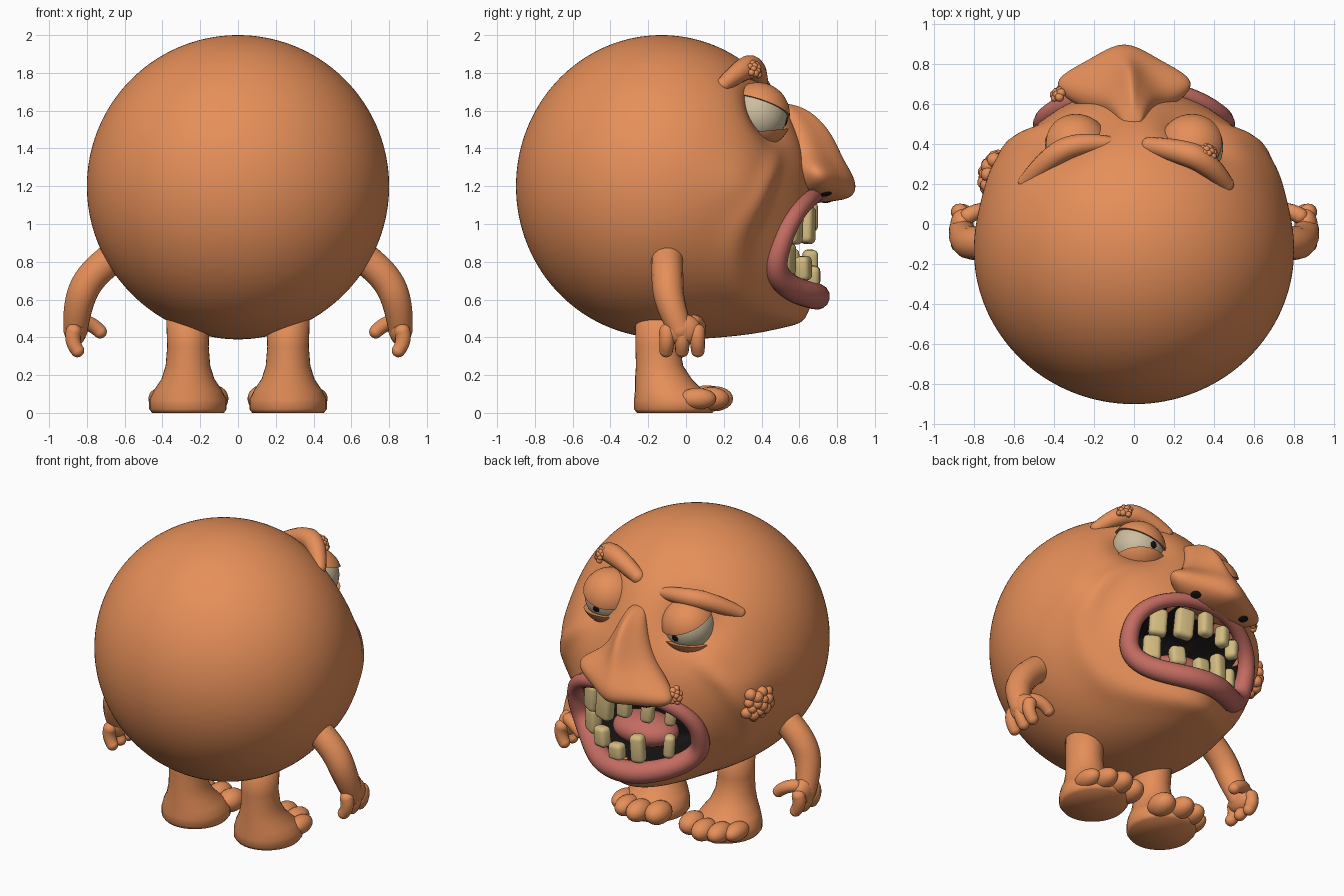
import bpy, bmesh, math, random
from math import sin, cos, pi, exp, hypot, copysign
from mathutils import Vector, Matrix
from mathutils.bvhtree import BVHTree

random.seed(4)
cube = bpy.data.objects.get("Cube")
if cube:
    bpy.data.objects.remove(cube, do_unlink=True)


def material(name, r, g, b):
    m = bpy.data.materials.new(name)
    m.use_nodes = True
    m.diffuse_color = (r, g, b, 1)
    node = next(n for n in m.node_tree.nodes if n.type == 'BSDF_PRINCIPLED')
    node.inputs["Base Color"].default_value = (r, g, b, 1)
    node.inputs["Roughness"].default_value = 0.7
    return m


skin = material("orange skin", 0.79, 0.275, 0.1)
lip_pink = material("lip pink", 0.55, 0.15, 0.12)
eye_white = material("dull eye white", 0.6, 0.51, 0.35)
tooth_yellow = material("tooth yellow", 0.65, 0.5, 0.22)
black = material("black", 0.008, 0.006, 0.006)


def finish(name, bm, *mats):
    bmesh.ops.recalc_face_normals(bm, faces=bm.faces)
    mesh = bpy.data.meshes.new(name)
    bm.to_mesh(mesh)
    bm.free()
    for m in mats:
        mesh.materials.append(m)
    mesh.shade_smooth()
    obj = bpy.data.objects.new(name, mesh)
    bpy.context.collection.objects.link(obj)
    return obj


def balls(name, items, mat, detail=3):
    """Ellipsoids given as (centre, radii, optional rotation) in one object."""
    bm = bmesh.new()
    for centre, radii, *turn in items:
        place = Matrix.Translation(centre) @ (turn[0] if turn else Matrix())
        bmesh.ops.create_icosphere(bm, subdivisions=detail, radius=1,
                                   matrix=place @ Matrix.Diagonal((*radii, 1)))
    return finish(name, bm, mat)


def tube(name, points, radii, mat, cyclic=False):
    """Round tube with varying thickness, closed by balls at its ends."""
    curve = bpy.data.curves.new(name, 'CURVE')
    curve.dimensions = '3D'
    curve.bevel_depth = 1
    curve.bevel_resolution = 5
    curve.resolution_u = 8
    s = curve.splines.new('NURBS')
    s.points.add(len(points) - 1)
    for p, co, r in zip(s.points, points, radii):
        p.co = (*co, 1)
        p.radius = r
    s.order_u = 3
    s.use_cyclic_u = cyclic
    s.use_endpoint_u = not cyclic
    curve.materials.append(mat)
    obj = bpy.data.objects.new(name, curve)
    bpy.context.collection.objects.link(obj)
    if not cyclic:
        balls(name + "_ends", [(points[i], (radii[i],) * 3) for i in (0, -1)], mat)
    return obj


def loft(name, rings, mat):
    """Skin a list of equally long point rings and close both ends."""
    bm = bmesh.new()
    rows = [[bm.verts.new(p) for p in ring] for ring in rings]
    n = len(rows[0])
    for a, b in zip(rows, rows[1:]):
        for i in range(n):
            bm.faces.new((a[i], a[(i + 1) % n], b[(i + 1) % n], b[i]))
    bm.faces.new(rows[0])
    bm.faces.new(rows[-1])
    return finish(name, bm, mat)


# Body: a sphere shaped by soft bumps for jaw, cheeks and eye sockets
MOUTH_Z, MOUTH_W, MOUTH_H = 0.885, 0.45, 0.27
bumps = [((0, 0.8, -0.6), (0, 0.17, -0.16), 0.52)]
for s in (1, -1):
    bumps += [((s * 0.43, 0.77, 0.46), (-s * 0.02, -0.11, 0), 0.22),
              ((s * 0.8, 0.55, 0), (s * 0.03, 0.01, 0), 0.22)]
bm = bmesh.new()
bmesh.ops.create_icosphere(bm, subdivisions=6, radius=1)
for v in bm.verts:
    n = v.co.copy()
    p = Vector((0.8 * n.x, 0.77 * n.y - 0.13, 0.8 * n.z + 1.2))
    for where, push, width in bumps:
        d = (n - Vector(where).normalized()).length / width
        p += Vector(push) * exp(-d * d)
    # cheek fold running around the mouth
    fold = (hypot(p.x / 0.65, (p.z - 1) / 0.5) - 1) / 0.08
    fade = min(1, max(0, p.y * 4)) * min(1, max(0, (1.45 - p.z) * 5))
    v.co = p + n * 0.025 * exp(-fold * fold) * fade
bm.normal_update()
surface = BVHTree.FromBMesh(bm)


def face_point(x, z):
    return surface.ray_cast(Vector((x, 3, z)), Vector((0, -1, 0)))[0]


# Mouth cavity pressed into the face
inside = {}
for v in bm.verts:
    e = hypot(v.co.x / MOUTH_W, (v.co.z - MOUTH_Z) / MOUTH_H)
    if v.co.y > 0 and e < 1:
        inside[v] = e
for f in bm.faces:
    f.material_index = int(all(v in inside for v in f.verts))
for v, e in inside.items():
    v.co.y -= 0.4 * min(1, (1 - e) * 4)
finish("body", bm, skin, black)

# Lips, tongue and crooked teeth
lip, thick = [], []
for i in range(40):
    a = 2 * pi * i / 40
    x = MOUTH_W * copysign(abs(cos(a)) ** 0.85, cos(a))
    z = MOUTH_Z + MOUTH_H * copysign(abs(sin(a)) ** 0.85, sin(a))
    lip.append(face_point(x, z) + Vector((0, 0.01, 0)))
    thick.append(0.056 - 0.014 * sin(a))
tube("lips", lip, thick, lip_pink, cyclic=True)
balls("tongue", [((0, 0.42, 0.79), (0.22, 0.16, 0.1))], lip_pink)


def tooth(name, x, z, w, h):
    bm = bmesh.new()
    bmesh.ops.create_cube(bm, size=1)
    bmesh.ops.scale(bm, verts=bm.verts, vec=(w, 0.08, h))
    bmesh.ops.bevel(bm, geom=bm.edges[:], offset=0.029, segments=4,
                    profile=0.5, affect='EDGES')
    obj = finish(name, bm, tooth_yellow)
    obj.location = face_point(x, z) - Vector((x * 0.1, 0.04, 0))
    obj.rotation_euler = (0, random.uniform(-0.12, 0.12), -x * 1.6)


for x, w, h in ((0.32, 0.11, 0.18), (0.16, 0.12, 0.2), (-0.01, 0.09, 0.16),
                (-0.18, 0.08, 0.14), (-0.32, 0.07, 0.13)):
    tooth("upper_tooth", x, 1.12 - abs(x) * 0.15 - h / 2, w, h)
for x, w, h in ((0.34, 0.11, 0.17), (0.2, 0.1, 0.13), (0.04, 0.1, 0.11),
                (-0.12, 0.09, 0.18), (-0.3, 0.07, 0.15)):
    tooth("lower_tooth", x, 0.66 + abs(x) * 0.2 + h / 2, w, h)

# Nose: wide wings, a leaning tip and a narrow bridge
rings = []
for z, w, back, front in ((1.64, 0.04, 0.46, 0.56), (1.6, 0.08, 0.46, 0.69),
                          (1.48, 0.13, 0.48, 0.81), (1.34, 0.22, 0.5, 0.87),
                          (1.24, 0.44, 0.56, 0.94), (1.15, 0.34, 0.56, 0.94),
                          (1.12, 0.12, 0.58, 0.84)):
    lean = -0.05 * min(1, w / 0.3)
    side = back + (front - back) * 0.42
    half = [(0.45, side + (front - side) * 0.45), (1, side), (0.6, back + 0.02)]
    flat = [(0, front)] + half + [(0, back)] + [(-x, y) for x, y in reversed(half)]
    rings.append([(lean + x * w, y, z + 0.12 * x * w) for x, y in flat])
nose = loft("nose", rings, skin)
sub = nose.modifiers.new("smooth", 'SUBSURF')
sub.levels = sub.render_levels = 3
bpy.context.view_layer.update()
nose_tree = BVHTree.FromObject(nose, bpy.context.evaluated_depsgraph_get())
for s in (1, -1):
    spot, normal, *_ = nose_tree.find_nearest(Vector((s * 0.19 - 0.04, 0.75, 1.12)))
    turn = normal.to_track_quat('Z', 'Y').to_matrix().to_4x4()
    balls("nostril", [(spot, (0.032, 0.028, 0.009), turn)], black)

# Eyes with heavy lids and small pupils
for side, s, z in (("left", 1, 1.58), ("right", -1, 1.54)):
    eye = Vector((s * 0.29, 0.38, z))
    balls(side + "_eyeball", [(eye, (0.155,) * 3)], eye_white, 4)
    look = Vector((0, 1, -0.25)).normalized()
    turn = look.to_track_quat('Z', 'Y').to_matrix().to_4x4()
    balls(side + "_pupil", [(eye + look * 0.155, (0.022, 0.022, 0.006), turn)], black)
    for part, cut, radius, shift in (("upper", Vector((-s * 0.25, 0.35, 1)), 0.17, 0.045),
                                     ("lower", Vector((0, 0.1, -1)), 0.18, 0.09)):
        bm = bmesh.new()
        bmesh.ops.create_icosphere(bm, subdivisions=4, radius=radius)
        bmesh.ops.bisect_plane(bm, geom=bm.verts[:] + bm.edges[:] + bm.faces[:],
                               plane_co=cut.normalized() * shift, plane_no=cut,
                               clear_inner=True)
        bmesh.ops.holes_fill(bm, edges=[e for e in bm.edges if e.is_boundary])
        lid = finish(f"{side}_{part}_lid", bm, skin)
        lid.data.set_sharp_from_angle(angle=math.radians(40))
        lid.location = eye

# Brows
tube("left_brow", [(0.08, 0.39, 1.76), (0.2, 0.37, 1.82), (0.36, 0.32, 1.84),
                   (0.46, 0.2, 1.74)], [0.045, 0.06, 0.066, 0.04], skin)
tube("right_brow", [(-0.12, 0.4, 1.71), (-0.26, 0.41, 1.73), (-0.42, 0.34, 1.71),
                    (-0.54, 0.21, 1.62)], [0.038, 0.055, 0.06, 0.04], skin)


# Wart clusters: pebbles spread over a small dome
def warts(name, centre, outward, spread, count, size):
    aim = Vector(outward).to_track_quat('Z', 'Y')
    items = []
    for i in range(count):
        r = math.sqrt((i + 0.5) / count)
        a = i * 2.4
        dome = Vector((r * cos(a), r * sin(a), 0.45 * (1 - r * r))) * spread
        items.append((Vector(centre) + aim @ dome,
                      (size * random.uniform(0.8, 1.15),) * 3))
    balls(name, items, skin, 2)


spot, normal, *_ = surface.find_nearest(Vector((-0.72, 0.27, 1.08)))
warts("cheek_warts", spot - normal * 0.01, normal, 0.1, 17, 0.036)
warts("nose_warts", (-0.37, 0.65, 1.19), (-0.6, 0.7, 0.3), 0.043, 12, 0.021)
warts("brow_warts", (0.37, 0.36, 1.82), (0.5, 0.7, 0.4), 0.043, 13, 0.019)

# Arms, hands, legs and feet
for side, s in (("left", 1), ("right", -1)):
    tube(side + "_arm", [(s * x, y, z) for x, y, z in (
        (0.69, -0.1, 0.8), (0.78, -0.1, 0.73), (0.85, -0.09, 0.58), (0.86, -0.03, 0.44))],
        [0.085, 0.085, 0.08, 0.065], skin)
    balls(side + "_palm", [((s * 0.86, -0.02, 0.44), (0.06, 0.1, 0.085))], skin)
    for y in (-0.1, -0.02, 0.06):
        tube(side + "_finger", [(s * 0.87, y, 0.43), (s * 0.885, y, 0.38),
                                (s * 0.85, y * 1.05, 0.33)], [0.042, 0.041, 0.036], skin)
    tube(side + "_thumb", [(s * 0.83, 0.04, 0.48), (s * 0.78, 0.07, 0.48),
                           (s * 0.73, 0.07, 0.43)], [0.04, 0.04, 0.036], skin)
    loft(side + "_leg", [
        [(s * 0.265 + rx * cos(i * pi / 16), y + ry * sin(i * pi / 16), z)
         for i in range(32)]
        for z, rx, ry, y in ((0, 0.19, 0.2, -0.06), (0.02, 0.205, 0.215, -0.06),
                             (0.07, 0.205, 0.215, -0.06), (0.12, 0.18, 0.18, -0.09),
                             (0.18, 0.14, 0.15, -0.12), (0.25, 0.118, 0.125, -0.14),
                             (0.35, 0.11, 0.118, -0.15), (0.6, 0.118, 0.13, -0.14))], skin)
    balls(side + "_toes", [((s * (0.265 + x), y, 0.075), (r, 0.1, r * 0.95))
                           for x, y, r in ((-0.14, 0.11, 0.075), (-0.025, 0.15, 0.07),
                                           (0.075, 0.13, 0.065), (0.15, 0.06, 0.06))], skin)
